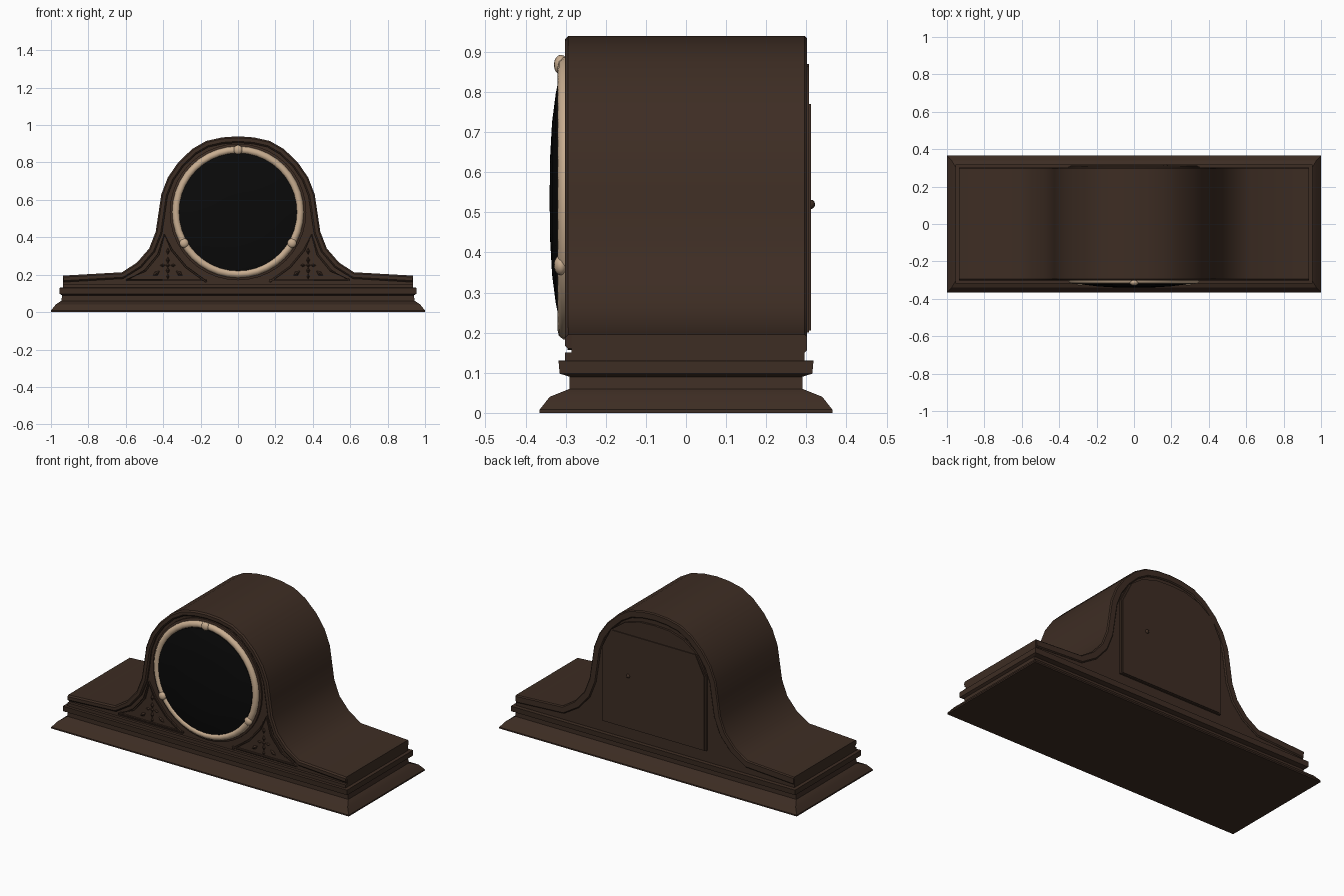
import bpy, bmesh, math
from mathutils import Vector

cube = bpy.data.objects.get("Cube")
if cube:
    bpy.data.objects.remove(cube)


def material(name, rgb, rough=0.6):
    m = bpy.data.materials.new(name)
    m.use_nodes = True
    m.diffuse_color = (*rgb, 1)
    b = m.node_tree.nodes["Principled BSDF"]
    b.inputs["Base Color"].default_value = (*rgb, 1)
    b.inputs["Roughness"].default_value = rough
    return m


WOOD = material("dark walnut", (0.047, 0.026, 0.017))
BRASS = material("pale brass", (0.58, 0.42, 0.28))
BLACK = material("black glass", (0.003, 0.003, 0.003))


def finish(name, bm, mat, angle=35):
    bmesh.ops.recalc_face_normals(bm, faces=bm.faces)
    me = bpy.data.meshes.new(name)
    bm.to_mesh(me)
    bm.free()
    me.materials.append(mat)
    ob = bpy.data.objects.new(name, me)
    bpy.context.collection.objects.link(ob)
    bpy.ops.object.select_all(action="DESELECT")
    ob.select_set(True)
    bpy.context.view_layer.objects.active = ob
    bpy.ops.object.shade_smooth_by_angle(angle=math.radians(angle))
    return ob


def loft(bm, loops, caps=True):
    rings = [[bm.verts.new(p) for p in loop] for loop in loops]
    n = len(rings[0])
    for a, b in zip(rings, rings[1:]):
        for i in range(n):
            j = (i + 1) % n
            bm.faces.new((a[i], a[j], b[j], b[i]))
    if caps:
        bm.faces.new(rings[0])
        bm.faces.new(rings[-1])


def prism(name, outline, y0, y1, mat=WOOD):
    bm = bmesh.new()
    loft(bm, [[(x, y, z) for x, z in outline] for y in (y0, y1)])
    return finish(name, bm, mat)


def lathe(name, profile, mat, steps=40, cz=0.535):
    # profile of (radius, y) turned about the dial axis
    bm = bmesh.new()
    loops = []
    for r, y in profile:
        loops.append([(r * math.cos(t), y, cz + r * math.sin(t))
                      for t in (2 * math.pi * i / steps for i in range(steps))])
    loft(bm, loops)
    return finish(name, bm, mat, 50)


def mirrored(half):
    return half + [(-x, z) for x, z in reversed(half) if x > 0]


def offset(path, d):
    # shifts an open path sideways along its averaged normals
    out = []
    for i, (x, z) in enumerate(path):
        a, b = path[max(i - 1, 0)], path[min(i + 1, len(path) - 1)]
        t = Vector((b[0] - a[0], b[1] - a[1])).normalized()
        out.append((x - t.y * d, z + t.x * d))
    return out


def band(name, path, width, y0, y1, ease=0.0):
    # strip following a path, with a softened outer face at y1
    inner = offset(path, width)
    soft_o, soft_i = offset(path, ease), offset(path, width - ease)
    ym = y1 + (ease if y1 < 0 else -ease)
    bm = bmesh.new()
    loops = []
    for o, so, si, i in zip(path, soft_o, soft_i, inner):
        loops.append([(o[0], y0, o[1]), (o[0], ym, o[1]), (so[0], y1, so[1]),
                      (si[0], y1, si[1]), (i[0], ym, i[1]), (i[0], y0, i[1])])
    loft(bm, loops)
    return finish(name, bm, WOOD)


# stepped plinth: rectangular sections (half x, half y, z)
sections = [(1.0, 0.365, 0), (1.0, 0.365, 0.008), (0.975, 0.34, 0.04), (0.945, 0.29, 0.06),
            (0.94, 0.29, 0.09), (0.955, 0.315, 0.098), (0.955, 0.318, 0.13), (0.935, 0.30, 0.131)]
bm = bmesh.new()
loft(bm, [[(x, -y, z), (x, y, z), (-x, y, z), (-x, -y, z)] for x, y, z in sections])
finish("stepped_plinth", bm, WOOD, 20)

# arched case body with sweeping shoulders
arch_half = [(0.935, 0.195), (0.62, 0.213), (0.54, 0.265), (0.475, 0.34), (0.44, 0.43),
             (0.425, 0.53), (0.41, 0.63), (0.375, 0.72), (0.32, 0.8), (0.245, 0.872),
             (0.17, 0.915), (0.085, 0.934), (0, 0.94)]
arch = mirrored(arch_half)
prism("case_body", [(0.935, 0.13)] + arch + [(-0.935, 0.13)], -0.285, 0.295)

# raised borders that follow the arch on both faces
band("front_border", arch, 0.035, -0.28, -0.302, 0.008)
band("back_border", arch, 0.045, 0.29, 0.302, 0.006)
prism("front_sill", [(-0.935, 0.13), (0.935, 0.13), (0.935, 0.15), (-0.935, 0.15)], -0.302, -0.28)

# back panel and access door
panel = mirrored([(0.35, 0.2), (0.35, 0.65), (0.29, 0.77), (0.2, 0.835), (0.1, 0.865), (0, 0.87)])
prism("back_panel", panel, 0.29, 0.307)
prism("back_door", mirrored([(0.34, 0.205), (0.34, 0.65), (0.28, 0.77)]), 0.3, 0.312)
bm = bmesh.new()
bmesh.ops.create_uvsphere(bm, u_segments=10, v_segments=6, radius=0.012)
finish("door_catch", bm, WOOD).location = (0.17, 0.31, 0.52)

# bezel, domed glass and the seat behind them
lathe("dial_seat", [(0.365, -0.28), (0.365, -0.296), (0.35, -0.3)], WOOD)
lathe("bezel_ring", [(0.352, -0.28), (0.352, -0.306), (0.343, -0.317), (0.33, -0.32),
                     (0.318, -0.315), (0.312, -0.3)], BRASS)
lathe("dial_glass", [(0.315, -0.29), (0.315, -0.314), (0.26, -0.325), (0.19, -0.334),
                     (0.1, -0.339), (0.01, -0.34)], BLACK)

# three round studs on the bezel
for k, deg in enumerate((90, 210, 330)):
    a = math.radians(deg)
    bm = bmesh.new()
    bmesh.ops.create_uvsphere(bm, u_segments=14, v_segments=8, radius=0.025)
    stud = finish(f"bezel_stud_{k + 1}", bm, BRASS, 60)
    stud.location = (0.333 * math.cos(a), -0.312, 0.535 + 0.333 * math.sin(a))
    stud.scale.y = 0.7

# carved spandrels: a thin triangular frame with a petal flower inside
for side, s in (("left", 1), ("right", -1)):
    frame = [(0.165, 0.165), (0.6, 0.165), (0.5, 0.225), (0.43, 0.31), (0.395, 0.42),
             (0.35, 0.335), (0.275, 0.245), (0.165, 0.165)]
    path = [(s * x, z) for x, z in frame]
    band(f"{side}_spandrel_frame", path, 0.01 * s, -0.28, -0.294, 0.002 * s if s > 0 else -0.002)

    bm = bmesh.new()
    c = Vector((s * 0.375, -0.287, 0.25))
    bits = [(0.028, 90, 0.018), (0.028, 0, 0.015), (0.028, 180, 0.015), (0.028, 270, 0.018),
            (0.075, 215, 0.022), (0.075, 325, 0.022), (0.075, 90, 0.018), (0.06, 270, 0.014), (0, 0, 0.012)]
    for dist, deg, size in bits:
        a = math.radians(deg)
        u, v = Vector((math.cos(a), 0, math.sin(a))), Vector((-math.sin(a), 0, math.cos(a)))
        m = c + u * dist
        w = v * size * (0.55 if dist else 1)
        rim = [bm.verts.new(p) for p in (m + u * size, m + w, m - u * size, m - w)]
        tip = bm.verts.new(m + Vector((0, -0.011, 0)))
        for i in range(4):
            bm.faces.new((rim[i], rim[(i + 1) % 4], tip))
        bm.faces.new(rim)
    finish(f"{side}_carved_flower", bm, WOOD, 10)
